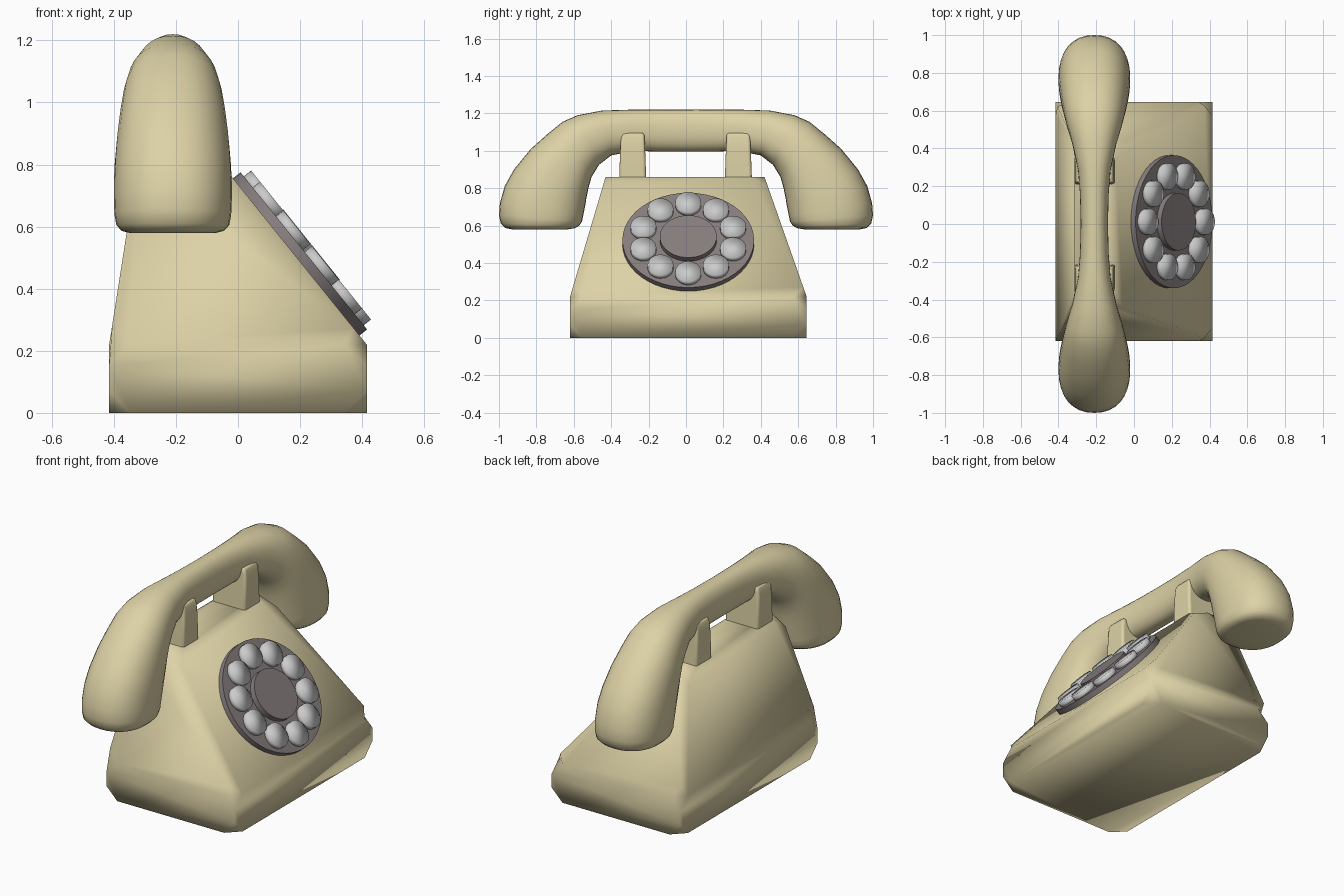
import bpy, bmesh, math
from mathutils import Matrix, Vector

if "Cube" in bpy.data.objects:
    bpy.data.objects.remove(bpy.data.objects["Cube"])


def material(name, color):
    m = bpy.data.materials.new(name)
    m.diffuse_color = color
    m.use_nodes = True
    m.node_tree.nodes["Principled BSDF"].inputs["Base Color"].default_value = m.diffuse_color
    return m


CREAM = material("cream", (0.72, 0.64, 0.38, 1))
DARK = material("dark_dial", (0.24, 0.205, 0.205, 1))


def finish(name, bm, mat=None, angle=180):
    bmesh.ops.recalc_face_normals(bm, faces=bm.faces)
    me = bpy.data.meshes.new(name)
    bm.to_mesh(me)
    bm.free()
    for p in me.polygons:
        p.use_smooth = True
    if angle < 180:
        me.set_sharp_from_angle(angle=math.radians(angle))
    if mat:
        me.materials.append(mat)
    ob = bpy.data.objects.new(name, me)
    bpy.context.collection.objects.link(ob)
    return ob


def loft(bm, rings):
    loops = [[bm.verts.new(p) for p in r] for r in rings]
    n = len(loops[0])
    for a, b in zip(loops, loops[1:]):
        for i in range(n):
            j = (i + 1) % n
            bm.faces.new((a[i], a[j], b[j], b[i]))
    bm.faces.new(loops[0])
    bm.faces.new(loops[-1])


def rect(x0, x1, y0, y1, z):
    return [(x0, y0, z), (x1, y0, z), (x1, y1, z), (x0, y1, z)]


# Wedge body with clipped corners
bm = bmesh.new()
loft(bm, [rect(-0.415, 0.415, -0.62, 0.645, 0),
          rect(-0.415, 0.415, -0.62, 0.645, 0.22),
          rect(-0.315, -0.10, -0.43, 0.42, 0.86)])
bmesh.ops.remove_doubles(bm, verts=bm.verts, dist=1e-5)
bmesh.ops.bevel(bm, geom=list(bm.verts), offset=0.07, segments=1,
                affect='VERTICES', profile=0.5)
finish("body", bm, CREAM)

# Cradle posts: saddle profile with two horns, extruded along y
half = [(0.107, 0.83), (0.107, 1.0), (0.102, 1.07), (0.09, 1.1),
        (0.07, 1.09), (0.055, 1.03), (0.03, 0.985)]
profile = half + [(-x, z) for x, z in reversed(half)]
for name, cy in (("cradle_near", -0.285), ("cradle_far", 0.28)):
    bm = bmesh.new()

    def ring(side):
        # slight taper towards the horn tips
        return [(-0.208 + x, cy + side * (0.073 - 0.045 * max(0, z - 0.86)), z)
                for x, z in profile]
    loft(bm, [ring(-1), ring(1)])
    ob = finish(name, bm, CREAM, 50)
    bev = ob.modifiers.new("rounding", 'BEVEL')
    bev.width = 0.03
    bev.segments = 4
    bev.limit_method = 'ANGLE'
    bev.angle_limit = math.radians(60)

# Handset: (outer y, outer z, inner y, inner z, half width) from grip to cup
SECTIONS = [(0, 1.22, 0, 0.995, 0.072), (0.16, 1.22, 0.16, 0.996, 0.076),
            (0.29, 1.22, 0.28, 1.0, 0.086), (0.45, 1.215, 0.40, 0.975, 0.117),
            (0.58, 1.19, 0.465, 0.925, 0.145), (0.66, 1.155, 0.505, 0.86, 0.16),
            (0.74, 1.09, 0.522, 0.80, 0.171), (0.83, 1.01, 0.532, 0.75, 0.18),
            (0.92, 0.90, 0.538, 0.71, 0.187), (0.97, 0.81, 0.544, 0.68, 0.19),
            (0.995, 0.72, 0.55, 0.65, 0.19), (1.0, 0.655, 0.556, 0.622, 0.188),
            (0.99, 0.61, 0.57, 0.60, 0.182), (0.965, 0.587, 0.595, 0.586, 0.165),
            (0.93, 0.58, 0.63, 0.58, 0.14)]


def section(s, sign):
    oy, oz, iy, iz, w = s
    pts = []
    for k in range(32):
        t = 2 * math.pi * k / 32
        c, n = math.cos(t), math.sin(t)
        c = math.copysign(abs(c) ** 0.88, c)
        n = math.copysign(abs(n) ** 0.88, n)
        pts.append((-0.21 + w * n,
                    sign * ((oy + iy) / 2 + c * (oy - iy) / 2),
                    (oz + iz) / 2 + c * (oz - iz) / 2))
    return pts


bm = bmesh.new()
loft(bm, [section(s, -1) for s in reversed(SECTIONS[1:])]
     + [section(s, 1) for s in SECTIONS])
finish("handset", bm, CREAM)

# Dial parts lie on the sloping face
up, nor = Vector((-0.627, 0, 0.779)), Vector((0.779, 0, 0.627))
FRAME = Matrix(((0, up.x, nor.x, 0.187), (1, 0, 0, 0.012),
                (0, up.z, nor.z, 0.502), (0, 0, 0, 1)))


def disc(name, u, v, ru, rv, h0, h1, sides, mat=None, angle=180):
    bm = bmesh.new()
    bmesh.ops.create_cone(
        bm, cap_ends=True, segments=sides, radius1=1, radius2=1, depth=1,
        matrix=FRAME @ Matrix.Translation((u, v, (h0 + h1) / 2))
        @ Matrix.Diagonal((ru, rv, h1 - h0, 1)))
    return finish(name, bm, mat, angle)


disc("dial_plate", 0, 0, 0.352, 0.325, 0.0, 0.032, 48, DARK, 30)
disc("dial_hub", 0, 0, 0.152, 0.145, 0.02, 0.064, 48, DARK, 30)

# Ten round buttons
for k in range(10):
    a = 2 * math.pi * k / 10
    disc(f"button_{k + 1}", 0.252 * math.sin(a), 0.238 * math.cos(a),
         0.069, 0.07, 0.02, 0.062, 24)
